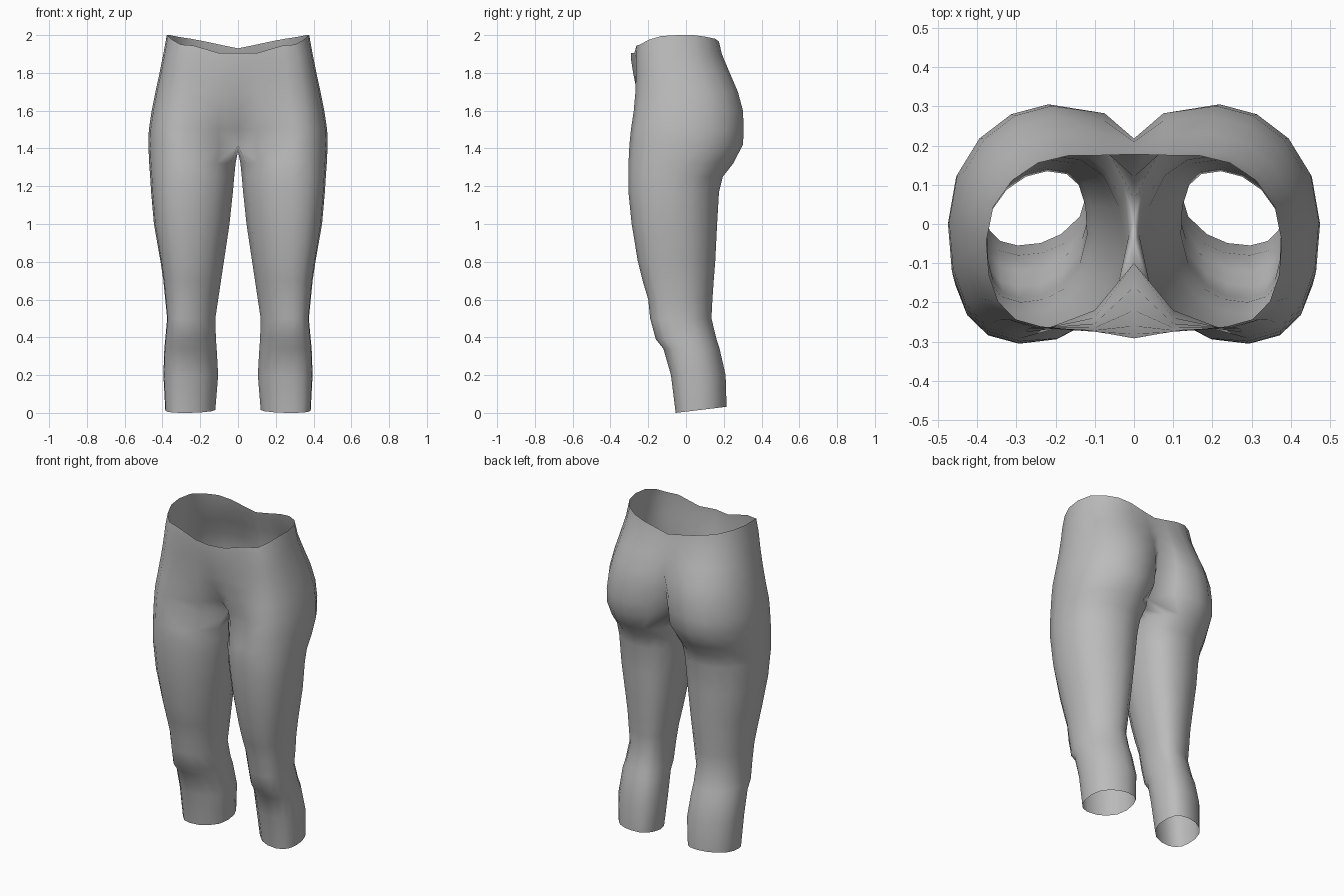
import bpy
import bmesh
from math import cos, sin, radians, copysign

default_cube = bpy.data.objects.get("Cube")
if default_cube:
    bpy.data.objects.remove(default_cube, do_unlink=True)

OUTER = 13   # ring points running from inner front, round the outside, to inner back
INNER = 3    # ring points closing the inside of the leg
OPENING = 130
SKEW = 0.035  # thigh fronts lean outward, backs lean inward


def soft(value):
    """Slightly squared circle coordinate."""
    return copysign(abs(value) ** 0.92, value)


def section(inner, outer, front, back):
    """Points of one rounded limb section, starting at the inner front."""
    angles = [-OPENING + 2 * OPENING * i / (OUTER - 1) for i in range(OUTER)]
    gap = (360 - 2 * OPENING) / (INNER + 1)
    angles += [OPENING + gap * (i + 1) for i in range(INNER)]
    points = []
    for angle in map(radians, angles):
        c, s = soft(cos(angle)), soft(sin(angle))
        x = (inner + outer) / 2 + (outer - inner) / 2 * c - SKEW * s * abs(s)
        y = (front + back) / 2 + (back - front) / 2 * s
        points.append([max(x, 0.008), y])
    return points


def hip_section(outer, front, back, centre_front, centre_back):
    """Open half section of the hips, ending on the centre plane at both ends."""
    points = section(0, outer, front, back)[:OUTER]
    points[0] = [0, centre_front]
    points[1] = [0.1, front + 0.4 * (centre_front - front)]
    points[-2] = [0.075, back + 0.2 * (centre_back - back)]
    points[-1] = [0, centre_back]
    return points


# Leg stations: height, inner, outer, front, back
legs = [
    (0.00, 0.12, 0.385, -0.055, 0.215),
    (0.20, 0.105, 0.395, -0.08, 0.21),
    (0.34, 0.113, 0.39, -0.12, 0.178),
    (0.39, 0.117, 0.385, -0.16, 0.162),
    (0.50, 0.12, 0.375, -0.19, 0.135),
    (0.60, 0.105, 0.385, -0.20, 0.14),
    (0.70, 0.09, 0.395, -0.23, 0.147),
    (0.80, 0.075, 0.41, -0.255, 0.155),
    (1.00, 0.045, 0.445, -0.288, 0.165),
    (1.17, 0.027, 0.46, -0.305, 0.175),
    (1.25, 0.02, 0.465, -0.306, 0.195),
    (1.32, 0.013, 0.47, -0.305, 0.25),
]

# Hip stations: height, outer, front, back, centre front, centre back
hips = [
    (1.42, 0.475, -0.30, 0.302, -0.10, 0.12),
    (1.50, 0.472, -0.292, 0.306, -0.16, 0.17),
    (1.60, 0.457, -0.277, 0.302, -0.22, 0.205),
    (1.70, 0.437, -0.268, 0.275, -0.26, 0.218),
    (1.80, 0.415, -0.265, 0.232, -0.28, 0.21),
    (1.90, 0.395, -0.265, 0.19, -0.29, 0.186),
]
rim_heights = [1.905, 1.905, 1.945, 1.95, 1.975, 1.995, 2,
               2, 1.99, 1.98, 1.965, 1.945, 1.93]

mesh = bpy.data.meshes.new("leggings")
bm = bmesh.new()
rings = []

# Closed rings up the leg; the cuff rises a little towards the back
for height, *shape in legs:
    ring = []
    for x, y in section(*shape):
        lift = 0.12 * (y - shape[2]) if height == 0 else 0
        ring.append(bm.verts.new((x, y, height + lift)))
    rings.append(ring)

# Open half rings over the hips, squeezed below the waistband
for height, *shape in hips:
    points = hip_section(*shape)
    ring = []
    for i, (x, y) in enumerate(points):
        z = min(height, rim_heights[i] - 0.04)
        ring.append(bm.verts.new((x, y, z)))
    rings.append(ring)
    if len(rings) == len(legs) + 1:
        # Crotch seam closes the first hip ring along the centre plane
        back, front = shape[-1], shape[-2]
        for i in range(INNER):
            y = back + (front - back) * (i + 1) / (INNER + 1)
            ring.append(bm.verts.new((0, y, 1.385)))

# Waist rim
rim = hip_section(0.377, -0.262, 0.175, -0.292, 0.178)
rings.append([bm.verts.new((x, y, z)) for (x, y), z in zip(rim, rim_heights)])

# Skin between neighbouring rings
for lower, upper in zip(rings, rings[1:]):
    closed = len(lower) == len(upper) == OUTER + INNER
    count = len(lower) if closed else OUTER - 1
    for i in range(count):
        j = (i + 1) % len(lower)
        bm.faces.new((lower[i], lower[j], upper[j], upper[i]))

for face in bm.faces:
    face.smooth = True
bm.to_mesh(mesh)
bm.free()

leggings = bpy.data.objects.new("leggings", mesh)
bpy.context.collection.objects.link(leggings)

# Other half
mirror = leggings.modifiers.new("other_half", "MIRROR")
mirror.use_clip = True
mirror.merge_threshold = 0.001

# Plain grey cloth
cloth = bpy.data.materials.new("grey cloth")
cloth.use_nodes = True
grey = (0.5, 0.5, 0.5, 1)
cloth.diffuse_color = grey
cloth.node_tree.nodes["Principled BSDF"].inputs["Base Color"].default_value = grey
mesh.materials.append(cloth)
